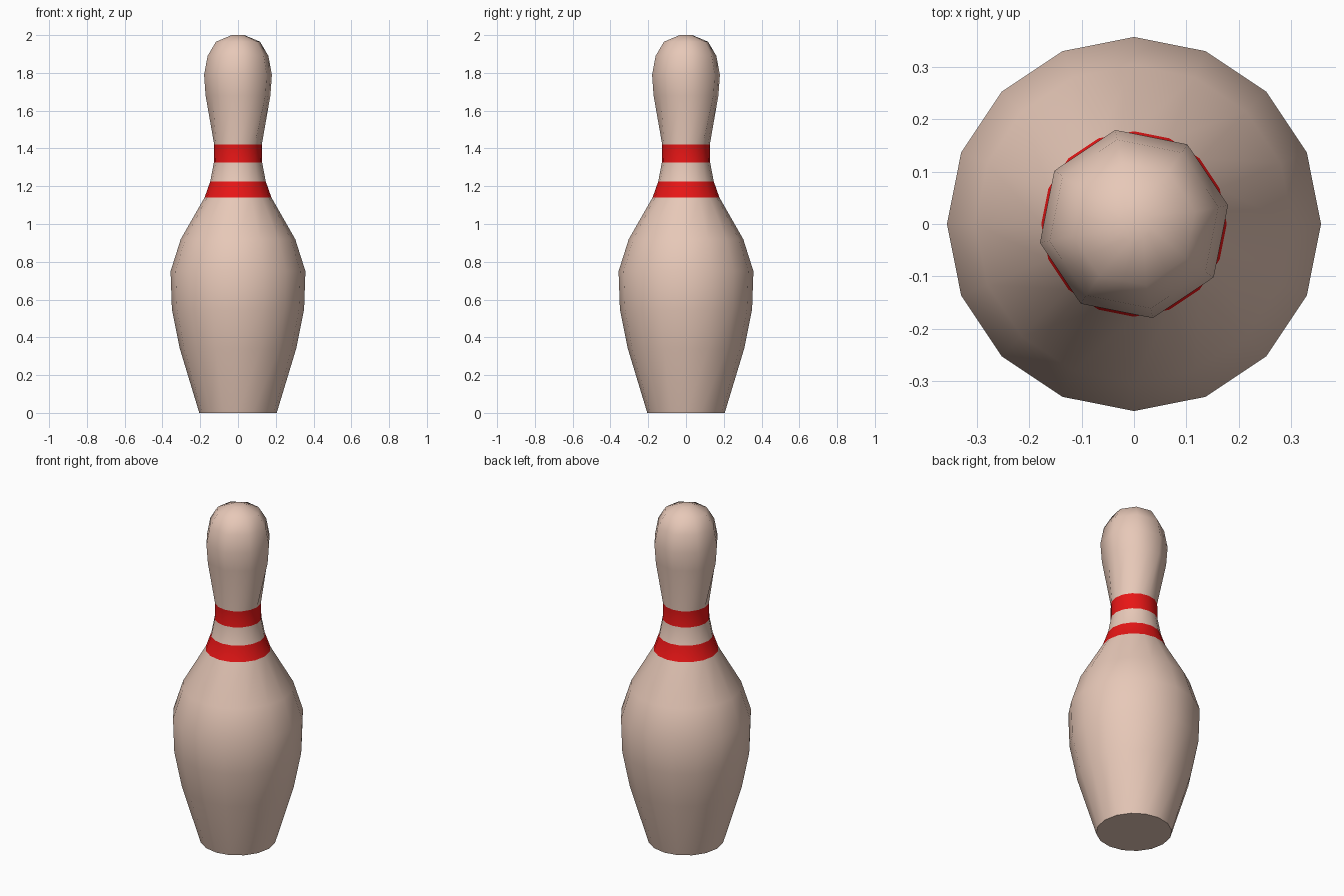
import bpy, bmesh, math

if "Cube" in bpy.data.objects:
    bpy.data.objects.remove(bpy.data.objects["Cube"])

SIDES = 16

def material(name, rgb):
    m = bpy.data.materials.new(name)
    m.diffuse_color = (*rgb, 1.0)
    m.use_nodes = True
    m.node_tree.nodes["Principled BSDF"].inputs["Base Color"].default_value = m.diffuse_color
    return m

# Profile from base to crown: (radius, height, is_head)
profile = [
    (0.205, 0.00, False), (0.308, 0.34, False), (0.350, 0.55, False),
    (0.357, 0.75, False), (0.303, 0.92, False), (0.177, 1.14, False),
    (0.147, 1.225, False), (0.128, 1.325, False), (0.126, 1.42, False),
    (0.175, 1.68, True), (0.183, 1.79, True), (0.164, 1.89, True),
    (0.119, 1.965, True), (0.034, 2.00, True),
]
stripes = [(1.14, 1.225), (1.325, 1.42)]

bm = bmesh.new()

def ring(radius, z, head):
    # The head is eight-sided and turned slightly; spare points sit mid-edge
    verts = []
    for i in range(SIDES):
        a = 2 * math.pi * i / SIDES
        r = radius
        if head:
            a += math.pi / SIDES
            r *= math.cos(math.pi / 8) if i % 2 else 1.0
        verts.append(bm.verts.new((r * math.cos(a), r * math.sin(a), z)))
    return verts

# Body, neck and head as stacked rings
rings = [ring(*p) for p in profile]
for low, high in zip(rings, rings[1:]):
    for i in range(SIDES):
        j = (i + 1) % SIDES
        bm.faces.new((low[i], low[j], high[j], high[i]))

# Flat base and crown
bm.faces.new(rings[0][::-1])
bm.faces.new(rings[-1])

# Red neck bands chosen by height
for f in bm.faces:
    z = f.calc_center_median().z
    f.material_index = int(any(a < z < b for a, b in stripes))

mesh = bpy.data.meshes.new("bowling_pin")
bm.to_mesh(mesh)
bm.free()
mesh.materials.append(material("warm cream", (0.80, 0.58, 0.48)))
mesh.materials.append(material("red", (0.80, 0.008, 0.008)))

pin = bpy.data.objects.new("bowling_pin", mesh)
bpy.context.collection.objects.link(pin)
bpy.context.view_layer.objects.active = pin
pin.select_set(True)
bpy.ops.object.shade_smooth_by_angle(angle=math.radians(55))
